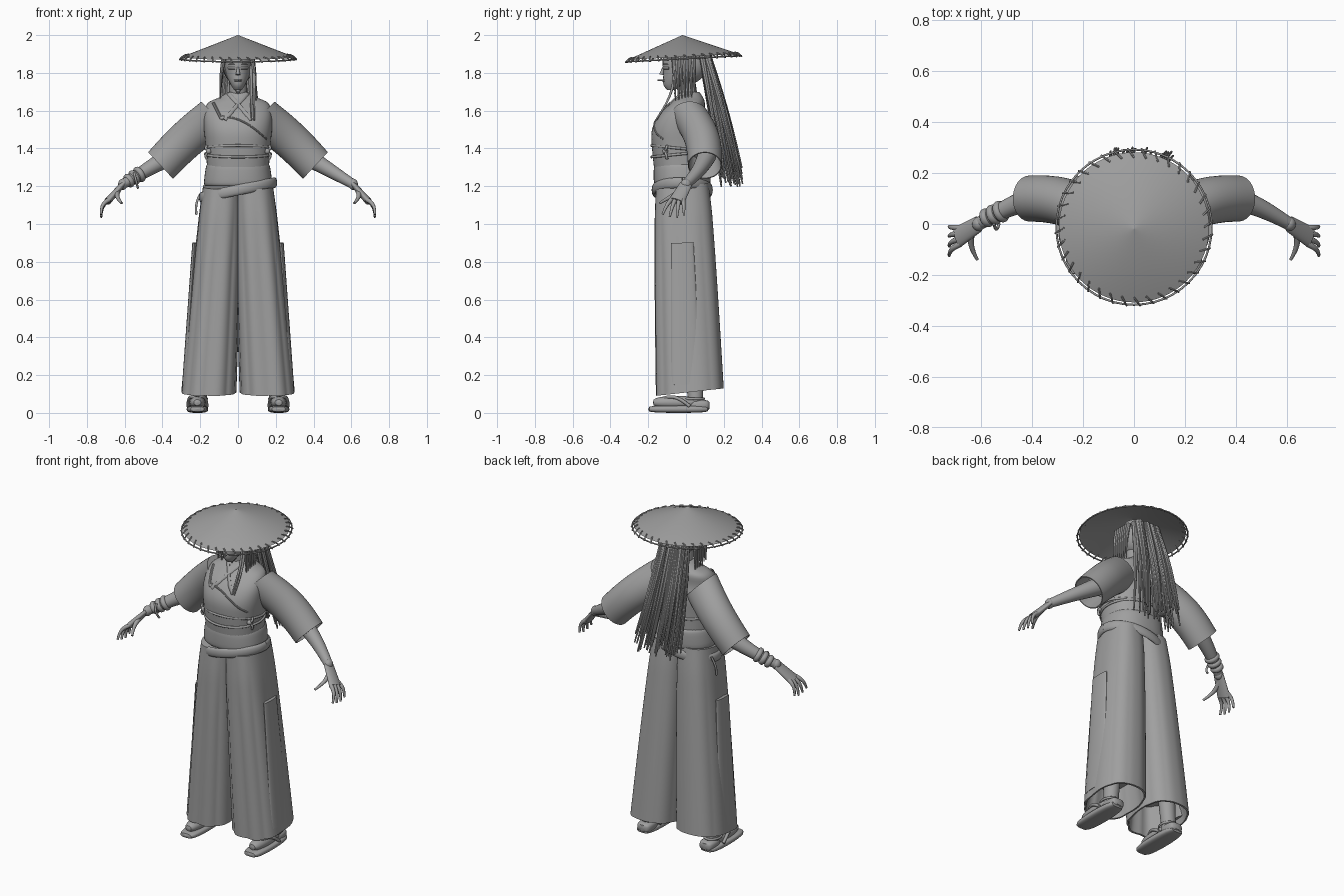
import bpy, bmesh, math, random
from mathutils import Vector

random.seed(4)
if "Cube" in bpy.data.objects:
    bpy.data.objects.remove(bpy.data.objects["Cube"])

GREY = (.35, .35, .35, 1)
mat = bpy.data.materials.new("plain_grey")
mat.use_nodes = True
mat.diffuse_color = GREY
mat.node_tree.nodes["Principled BSDF"].inputs["Base Color"].default_value = GREY
UP, BACK, ZERO = Vector((0, 0, 1)), Vector((0, 1, 0)), Vector((0, 0, 0))
SIDES = ((1, "left"), (-1, "right"))


def finish(name, bm):
    bmesh.ops.recalc_face_normals(bm, faces=bm.faces)
    mesh = bpy.data.meshes.new(name)
    bm.to_mesh(mesh)
    bm.free()
    mesh.materials.append(mat)
    ob = bpy.data.objects.new(name, mesh)
    bpy.context.collection.objects.link(ob)
    bpy.ops.object.select_all(action="DESELECT")
    ob.select_set(True)
    bpy.context.view_layer.objects.active = ob
    bpy.ops.object.shade_smooth_by_angle(angle=math.radians(40))
    return ob


def resample(rows, k):
    """Catmull-Rom spline through rows of any width."""
    out = []
    for i in range(len(rows) - 1):
        before, start, end, after = (rows[min(max(i + d, 0), len(rows) - 1)] for d in (-1, 0, 1, 2))
        for step in range(k):
            t = step / k
            out.append([q + t / 2 * (r - p + t * (2 * p - 5 * q + 4 * r - w + t * (3 * (q - r) + w - p)))
                        for p, q, r, w in zip(before, start, end, after)])
    return out + [list(rows[-1])]


def loft(bm, rows, sides=24, k=4, axis=None, ref=BACK, power=2, fold=None, hem=False, mirror=1):
    """Skin of ellipses; each row is x, y, z, radius across, radius along ref."""
    rows = resample(rows, k)
    if hem:  # turn the open end back inside
        for row, shrink in ((rows[-1], .94), (rows[-6], .8)):
            rows.append([*row[:3], row[3] * shrink, row[4] * shrink])
    pts = [Vector(r[:3]) for r in rows]
    rings = []
    for i, row in enumerate(rows):
        along = Vector(axis) if axis else pts[min(i + 1, len(pts) - 1)] - pts[max(i - 1, 0)]
        along.normalize()
        v = (ref - along * ref.dot(along)).normalized()
        u = v.cross(along)
        ring = []
        for j in range(sides):
            a = math.tau * j / sides
            c, s = (math.copysign(abs(f) ** (2 / power), f) for f in (math.cos(a), math.sin(a)))
            m = fold(a, i / len(rows)) if fold else 1
            p = pts[i] + m * (u * c * max(row[3], .001) + v * s * max(row[4], .001))
            ring.append(bm.verts.new((p.x * mirror, p.y, p.z)))
        rings.append(ring)
    for a, b in zip(rings, rings[1:]):
        for j in range(sides):
            bm.faces.new((a[j - 1], a[j], b[j], b[j - 1]))
    bm.faces.new(rings[0])
    bm.faces.new(rings[-1])


def stack(name, rows, **options):
    """Upright body from rows of height, depth offset, half width, half depth."""
    bm = bmesh.new()
    loft(bm, [(0, y, z, rx, ry) for z, y, rx, ry in rows], axis=UP, **options)
    return finish(name, bm)


def limb(bm, a, b, start, end, bow=ZERO, wide=1, **options):
    """Tapered tube from a to b, bent sideways by bow."""
    rows = []
    for t in (0, .25, .5, .75, 1):
        p = Vector(a).lerp(Vector(b), t) + Vector(bow) * math.sin(math.pi * t)
        r = start + (end - start) * t
        rows.append((*p, r * wide, r))
    loft(bm, rows, **options)


def blob(bm, centre, size, axis=UP, box=1, **options):
    """Ellipsoid; a small box value squares off its ends. Size is across, along ref, along axis."""
    rows = []
    for i in range(13):
        a = math.pi * i / 12
        r = abs(math.sin(a)) ** box
        rows.append((*(Vector(centre) - axis * size[2] * math.cos(a)), size[0] * r, size[1] * r))
    loft(bm, rows, k=1, axis=axis, **options)


def hoop(bm, centre, rx, ry, thick, tall, slope=(0, 0), **options):
    rows = []
    for i in range(49):
        a = math.tau * i / 48
        x, y = rx * math.cos(a), ry * math.sin(a)
        p = Vector(centre) + Vector((x, y, x * slope[0] + y * slope[1]))
        rows.append((*p, thick, tall))
    loft(bm, rows, sides=12, k=1, ref=UP, **options)


# Straw hat with a bound rim, tipped forward
RIM, PEAK = .295, .115
hat = [stack("straw_hat", [(PEAK - .015, 0, 0, 0), (0, 0, RIM, RIM), (PEAK, 0, 0, 0)], sides=64, k=1)]
bm = bmesh.new()
hoop(bm, (0, 0, -.01), RIM + .01, RIM + .01, .004, .004)
for i in range(36):
    a = math.tau * i / 36
    inner, outer = (Vector((r * math.cos(b), r * math.sin(b), z))
                    for r, b, z in ((RIM - .02, a, .01), (RIM + .015, a + .08, -.015)))
    limb(bm, inner, outer, .004, .004, bow=UP * .005, sides=6)
hat.append(finish("hat_rim_binding", bm))
for ob in hat:
    ob.location = (0, -.013, 1.885)
    ob.rotation_euler.x = math.radians(3)

# Head, neck and face
stack("head", [(1.71, -.08, .02, .02), (1.74, -.06, .04, .06), (1.8, -.03, .065, .09),
               (1.88, -.02, .07, .1), (1.95, -.01, .04, .05)])
bm = bmesh.new()
limb(bm, (0, .02, 1.62), (0, 0, 1.78), .05, .045)
finish("neck", bm)
bm = bmesh.new()
limb(bm, (0, -.12, 1.83), (0, -.13, 1.79), .005, .012)
limb(bm, (-.02, -.11, 1.76), (.02, -.11, 1.76), .005, .005, bow=BACK * -.015)
for s, side in SIDES:
    for z, r in ((1.825, .006), (1.845, .004)):
        limb(bm, (.015, -.118, z), (.05, -.09, z), r, r, bow=BACK * -.007, mirror=s)
finish("face_features", bm)
bm = bmesh.new()
limb(bm, (0, -.11, 1.76), (.01, -.15, 1.76), .004, .004)
for s, side in SIDES:
    limb(bm, (.08, -.03, 1.88), (0, -.06, 1.69), .003, .003, bow=(.02, 0, 0), mirror=s)
finish("chin_cord_and_stem", bm)

# Hair: cap, side locks and a long loose tail
bm = bmesh.new()
blob(bm, (0, .01, 1.84), (.082, .1, .1))
finish("hair_cap", bm)
bm = bmesh.new()
for s, side in SIDES:
    for i in range(7):
        y = .017 * i - .065
        limb(bm, (.07, y, 1.9), (.095, y + .01, random.uniform(1.64, 1.7)), .014, .003,
             bow=(.006, 0, 0), sides=8, mirror=s)
for x in (.07, .085):
    limb(bm, (x, -.06, 1.84), (x, -.16, 1.55), .009, .004, bow=BACK * .03)
finish("side_locks", bm)
bm = bmesh.new()
for i in range(70):
    a, d = random.uniform(-1, 1), random.random()
    root = Vector((.07 * a, .08 + .04 * d, 1.89))
    tip = Vector((.035 + .13 * a, .18 + .12 * d, random.uniform(1.19, 1.3)))
    limb(bm, root, tip, .016, .004, bow=(-.01, .01 * d, 0), sides=8)
finish("long_hair", bm)

# Wrapped jacket body
JACKET = [(1.22, -.02, .16, .14), (1.4, -.03, .17, .15), (1.5, -.03, .18, .15), (1.58, -.02, .18, .12),
          (1.64, .01, .16, .09), (1.67, .02, .1, .07), (1.7, .02, .05, .05)]
SQUARE = 2.3
stack("jacket_body", JACKET, sides=48, power=SQUARE)
FINE = resample(JACKET, 20)


def chest(x, z):
    """Point on the front of the jacket."""
    height, y, rx, ry = min(FINE, key=lambda row: abs(row[0] - z))
    return Vector((x, y - ry * max(1 - abs(x / rx) ** SQUARE, 0) ** (1 / SQUARE), z))


def chest_line(bm, a, b, r, wide=1, rise=0):
    rows = []
    for i in range(9):
        t = i / 8
        p = chest(a[0] + (b[0] - a[0]) * t, a[1] + (b[1] - a[1]) * t + rise * math.sin(math.pi * t))
        rows.append((*p, r * wide, r))
    loft(bm, rows, sides=8)


bm = bmesh.new()
for s, side in SIDES:
    chest_line(bm, (-.05 * s, 1.69), (.07 * s, 1.55), .006, wide=2)
finish("collar", bm)
bm = bmesh.new()
chest_line(bm, (-.09, 1.57), (.15, 1.45), .005, rise=.03)
chest_line(bm, (-.13, 1.64), (-.09, 1.56), .008)
blob(bm, chest(-.08, 1.56), (.016, .01, .01))
finish("jacket_edge_and_toggle", bm)
bm = bmesh.new()
for z, slope in ((1.37, .1), (1.4, -.1)):
    hoop(bm, (0, -.03, z), .175, .153, .006, .007, slope=(0, slope))
for s, side in SIDES:
    knot = Vector((.155, -.11, 1.385))
    blob(bm, knot, (.015, .015, .015), mirror=s)
    for drop in (.03, -.04):
        limb(bm, knot, knot + Vector((.01, .01, drop)), .007, .007, bow=(.01, 0, 0), mirror=s)
finish("jacket_ties", bm)

# Waist sash and slanting belt
stack("waist_sash", [(1.2, -.02, .17, .14), (1.22, -.02, .18, .15), (1.3, -.02, .17, .15), (1.32, -.02, .16, .14)],
      sides=48, power=SQUARE)
bm = bmesh.new()
hoop(bm, (0, -.02, 1.18), .195, .15, .012, .028, slope=(.2, 0))
finish("slanting_belt", bm)
bm = bmesh.new()
limb(bm, (-.2, .04, 1.16), (-.22, .02, 1.05), .006, .006, bow=(-.01, 0, 0))
finish("belt_tail", bm)


# Wide pleated trousers
def pleats(a, t):
    facing = .6 - .4 * math.sin(a)
    return 1 + .055 * min(t * 3, 1) * facing * (abs(math.sin(4.5 * a + .5)) - .6)


for s, side in SIDES:
    bm = bmesh.new()
    rows = []
    for i in range(9):
        t = i / 8
        rows.append((.085 + .07 * t, .04 * t - .02, 1.2 - 1.09 * t, .1 + .045 * t ** .7, .14 + .04 * t ** .6))
    loft(bm, rows, sides=96, axis=(0, -.11, 1), power=2.5, fold=pleats, hem=True, mirror=s)
    finish(side + "_trouser_leg", bm)
    bm = bmesh.new()
    limb(bm, (.23, -.02, .9), (.28, 0, .15), .06, .08, wide=.2, mirror=s)
    finish(side + "_side_panel", bm)

# Sleeves, arms and hands
shoulder, cuff = Vector((.12, .02, 1.57)), Vector((.41, .1, 1.31))
elbow, wrist, knuckles = Vector((.36, .11, 1.36)), Vector((.61, 0, 1.21)), Vector((.69, -.05, 1.12))
for s, side in SIDES:
    bm = bmesh.new()
    limb(bm, shoulder, cuff, .1, .09, bow=(.005, .025, .01), wide=1.07, axis=(.73, 0, -.68), sides=40,
         hem=True, mirror=s)
    finish(side + "_sleeve", bm)
    bm = bmesh.new()
    limb(bm, elbow, wrist, .05, .025, bow=BACK * .012, mirror=s)
    finish(side + "_forearm", bm)
    bm = bmesh.new()
    blob(bm, wrist, (.025, .028, .03), mirror=s)
    limb(bm, wrist, knuckles, .033, .042, wide=.45, mirror=s)
    for i in range(4):
        base = knuckles + BACK * (.033 - .023 * i)
        tip = Vector((.725, -.01 - .038 * i, 1.03 + .012 * abs(i - 1.3)))
        limb(bm, base.lerp(wrist, .1), tip, .013, .006, bow=(.012, 0, .01), sides=10, mirror=s)
    limb(bm, wrist.lerp(knuckles, .3), (.615, -.14, 1.11), .017, .006, bow=(.015, 0, 0), sides=10, mirror=s)
    finish(side + "_hand", bm)

# Wrist wraps, on the right arm only
bm = bmesh.new()
for i in range(3):
    r = .044 - .003 * i
    blob(bm, elbow.lerp(wrist, .65 + .11 * i) + BACK * .01, (r, r, .016), axis=(wrist - elbow).normalized(),
         box=.3, mirror=-1)
limb(bm, (.55, 0, 1.27), (.53, 0, 1.19), .006, .006, bow=BACK * -.02, mirror=-1)
finish("wrist_wraps", bm)

# Sandalled feet
for s, side in SIDES:
    lying = {"axis": BACK, "ref": UP, "mirror": s}
    bm = bmesh.new()
    blob(bm, (.215, -.04, .02), (.057, .02, .16), box=.35, power=3, **lying)
    blob(bm, (.21, .07, .04), (.046, .03, .055), box=.35, power=3, **lying)
    finish(side + "_sandal_sole", bm)
    bm = bmesh.new()
    blob(bm, (.215, -.05, .055), (.043, .035, .125), box=.6, **lying)
    limb(bm, (.21, .05, .04), (.19, .045, .32), .04, .05, mirror=s)
    finish(side + "_foot", bm)
    bm = bmesh.new()
    for d in (1, -1):
        limb(bm, (.215, -.14, .07), (.215 + .05 * d, .02, .035), .009, .009, bow=(.012 * d, 0, .03), mirror=s)
    hoop(bm, (.21, .04, .075), .045, .055, .006, .007, mirror=s)
    finish(side + "_sandal_straps", bm)
